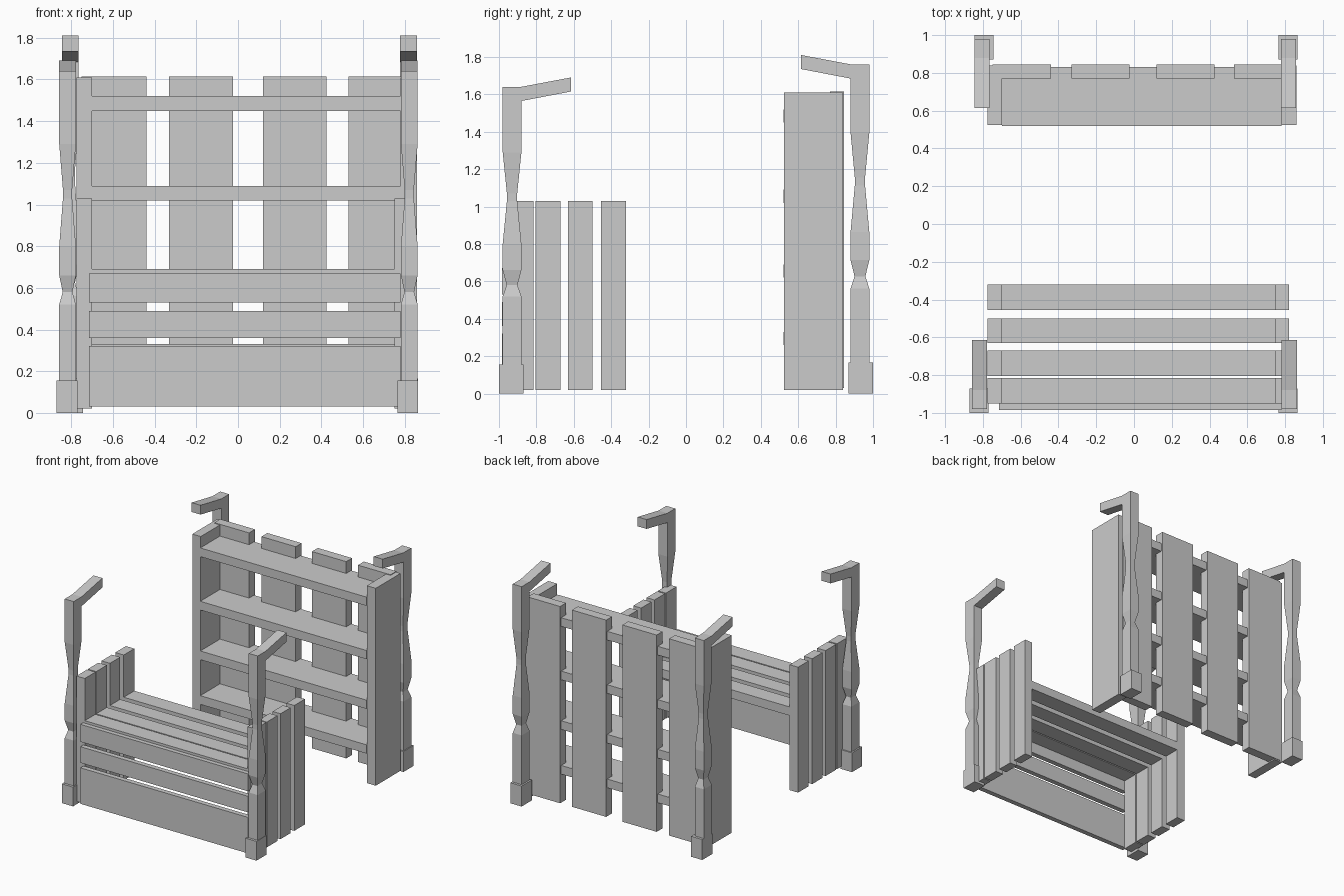
import bpy
import bmesh

if "Cube" in bpy.data.objects:
    bpy.data.objects.remove(bpy.data.objects["Cube"], do_unlink=True)

GREY = (0.6, 0.6, 0.6, 1.0)
wood = bpy.data.materials.new("grey wood")
wood.use_nodes = True
wood.diffuse_color = GREY
wood.node_tree.nodes["Principled BSDF"].inputs["Base Color"].default_value = GREY


def add_object(name, bm):
    bmesh.ops.recalc_face_normals(bm, faces=bm.faces[:])
    mesh = bpy.data.meshes.new(name)
    bm.to_mesh(mesh)
    bm.free()
    mesh.materials.append(wood)
    obj = bpy.data.objects.new(name, mesh)
    bpy.context.collection.objects.link(obj)
    return obj


def loft(bm, rings):
    """Skin a row of four-cornered rings and cap both ends."""
    loops = [[bm.verts.new(p) for p in ring] for ring in rings]
    for a, b in zip(loops, loops[1:]):
        for i in range(4):
            j = (i + 1) % 4
            bm.faces.new((a[i], a[j], b[j], b[i]))
    bm.faces.new(loops[0])
    bm.faces.new(loops[-1])


def flat_ring(x0, x1, y0, y1, z):
    return [(x0, y0, z), (x1, y0, z), (x1, y1, z), (x0, y1, z)]


def plank(name, x, y, z):
    bm = bmesh.new()
    loft(bm, [flat_ring(*x, *y, h) for h in z])
    return add_object(name, bm)


def post(name, cx, side, top, pinch_shift, base_x, base_h):
    """Carved post with a foot block and an arm reaching inwards; side is -1 at the front."""
    bm = bmesh.new()
    cy, wide = side * 0.93, 0.04
    # carved shaft: height and relative thickness
    shaft = [(0.02, 1), (0.52, 1), (0.58, 0.58), (0.66, 1), (0.80, 1),
             (1.03, 0.55), (1.07, 0.55), (1.29, 1)]
    rings = []
    for h, s in shaft:
        z = h + pinch_shift * h
        rings.append(flat_ring(cx - wide * s, cx + wide * s,
                               cy - 0.05 * s, cy + 0.05 * s, z))
    # elbow and arm, ordered to continue the shaft corners
    outer, inner = side * 0.98, side * 0.88
    low = top - 0.075
    sections = [((outer, top), (inner, low)),
                ((inner, top), (inner - side * 0.004, low)),
                ((side * 0.615, top + 0.05), (side * 0.615, top - 0.025))]
    for upper, lower in sections:
        first, second = (upper, lower) if side < 0 else (lower, upper)
        rings.append([(cx - wide, *first), (cx + wide, *first),
                      (cx + wide, *second), (cx - wide, *second)])
    loft(bm, rings)
    add_object(name, bm)
    plank(name + "_foot", (base_x - 0.05, base_x + 0.05),
          sorted((side * 0.87, side)), (0, base_h))


# Four posts
post("front_right_post", -0.818, -1, 1.64, 0.0, -0.82, 0.155)
post("front_left_post", 0.822, -1, 1.64, 0.0, 0.815, 0.155)
post("back_right_post", -0.805, 1, 1.76, 0.08, -0.795, 0.165)
post("back_left_post", 0.818, 1, 1.76, 0.08, 0.815, 0.165)

# Counter: upright end slats with a top board between each pair
rows = [(-0.95, -0.815), (-0.805, -0.67), (-0.63, -0.50), (-0.455, -0.32)]
for i, row in enumerate(rows, 1):
    plank(f"counter_right_slat_{i}", (-0.775, -0.70), row, (0.02, 1.03))
    plank(f"counter_left_slat_{i}", (0.75, 0.82), row, (0.02, 1.03))
    plank(f"counter_top_board_{i}", (-0.70, 0.75), row, (0.62, 0.69))

# Counter front boards
for i, z in enumerate([(0.03, 0.175), (0.175, 0.32), (0.36, 0.49), (0.53, 0.67)], 1):
    plank(f"counter_front_board_{i}", (-0.715, 0.78), (-0.985, -0.945), z)

# Shelf unit: end panels, back planks and shelves
plank("shelf_right_panel", (-0.775, -0.70), (0.525, 0.84), (0.02, 1.61))
plank("shelf_left_panel", (0.78, 0.86), (0.525, 0.84), (0.02, 1.61))
for i, x in enumerate([(-0.75, -0.44), (-0.33, -0.025), (0.12, 0.425), (0.53, 0.82)], 1):
    plank(f"shelf_back_plank_{i}", x, (0.77, 0.845), (0.03, 1.615))
for i, top in enumerate([0.33, 0.69, 1.09, 1.52], 1):
    plank(f"shelf_{i}", (-0.70, 0.78), (0.52, 0.832), (top - 0.07, top))
